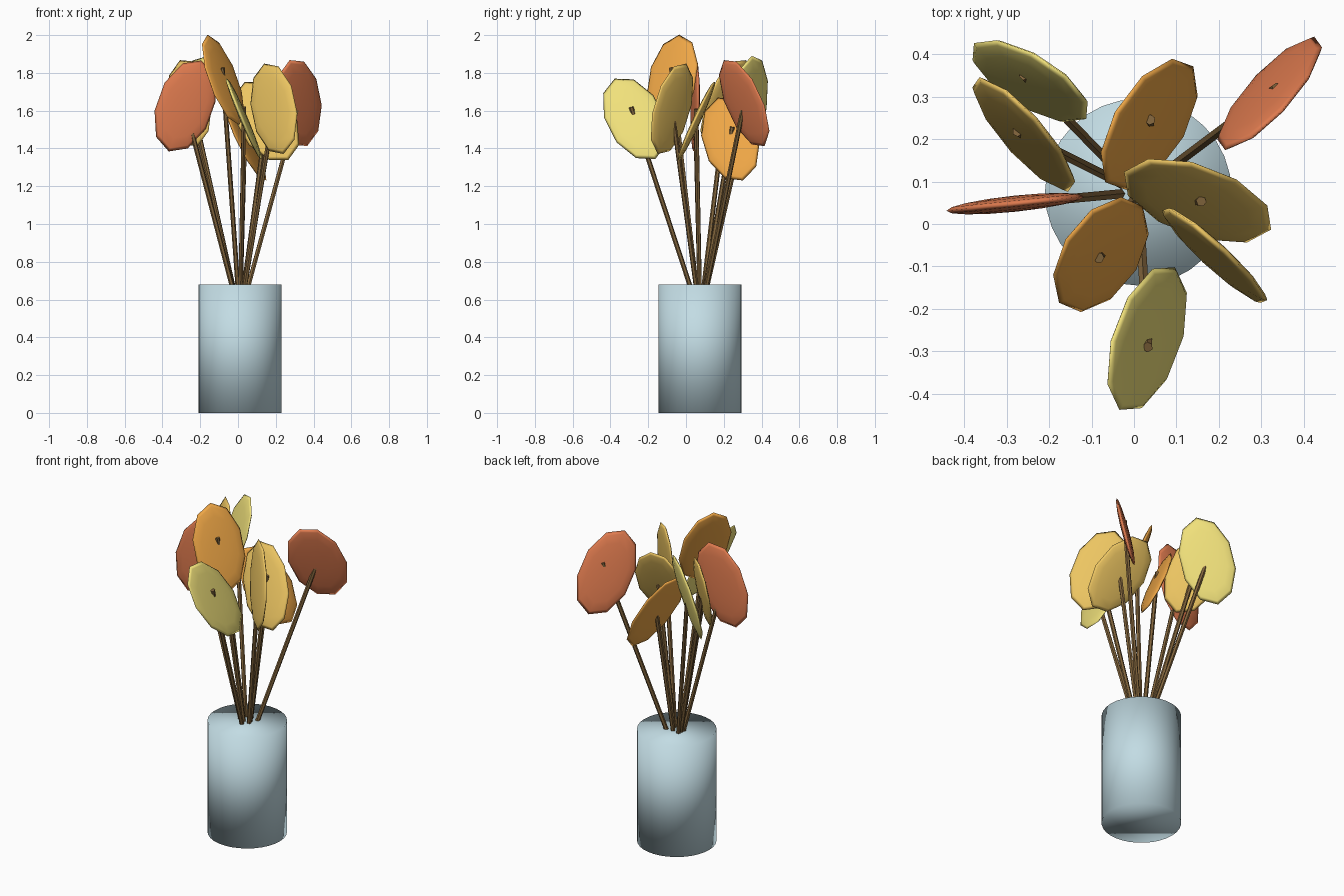
import bpy
from mathutils import Vector, Matrix

if "Cube" in bpy.data.objects:
    bpy.data.objects.remove(bpy.data.objects["Cube"])


def material(name, rgb):
    m = bpy.data.materials.new(name)
    m.diffuse_color = (*[(c / 255) ** 2.2 for c in rgb], 1)
    m.use_nodes = True
    m.node_tree.nodes["Principled BSDF"].inputs["Base Color"].default_value = m.diffuse_color
    return m


GLASS = material("pale_blue", (193, 219, 227))
STEM = material("stem_brown", (128, 100, 62))
RED = material("coral", (222, 122, 80))
ORANGE = material("orange", (238, 165, 72))
GOLD = material("gold", (236, 196, 98))
YELLOW = material("yellow", (240, 224, 122))

# Vase: solid smooth cylinder
bpy.ops.mesh.primitive_cylinder_add(vertices=32, radius=0.22, depth=0.68,
                                    location=(0.01, 0.075, 0.34))
vase = bpy.context.object
vase.name = "vase"
vase.data.materials.append(GLASS)
bpy.ops.object.shade_smooth()

BASE = Vector((0.01, 0.075, 0.51))  # point inside the vase where all stems meet


def stem(name, centre):
    direction = (centre - BASE).normalized()
    end = centre + direction * 0.065
    bpy.ops.mesh.primitive_cylinder_add(vertices=6, radius=0.0125,
                                        depth=(end - BASE).length)
    ob = bpy.context.object
    ob.name = name
    ob.matrix_world = (Matrix.Translation((end + BASE) / 2)
                       @ direction.to_track_quat('Z', 'Y').to_matrix().to_4x4())
    ob.data.materials.append(STEM)
    bpy.ops.object.shade_smooth_by_angle()


def petal(name, centre, long_axis, normal, mat):
    # flattened sphere, long axis along local y, thin along local z
    n = normal.normalized()
    u = (long_axis - n * long_axis.dot(n)).normalized()
    v = u.cross(n)
    bpy.ops.mesh.primitive_uv_sphere_add(segments=10, ring_count=8, radius=1)
    ob = bpy.context.object
    ob.name = name
    ob.data.transform(Matrix.Diagonal((0.152, 0.256, 0.019, 1)))
    ob.matrix_world = (Matrix.Translation(centre)
                       @ Matrix((v, u, n)).transposed().to_4x4())
    ob.data.materials.append(mat)
    bpy.ops.object.shade_smooth()


# Each flower: centre, direction of its long axis, face normal, colour
FLOWERS = [
    ((0.32, 0.308, 1.64), (-0.2, -0.48, 1), (-0.85, 1, 0.3), RED),
    ((-0.28, 0.048, 1.625), (0.36, 0.04, 1), (0.105, -1, 0), RED),
    ((-0.078, -0.072, 1.763), (-0.355, 0.153, 1), (1, -0.61, 0.44), ORANGE),
    ((0.036, 0.235, 1.45), (-0.46, -0.31, 1), (1, -0.3, 0.43), ORANGE),
    ((0.15, 0.055, 1.545), (-0.56, 0.445, 1), (-0.07, -1, 0.44), GOLD),
    ((0.19, -0.074, 1.61), (-0.22, 0.31, 1), (-0.82, -1, 0.14), GOLD),
    ((-0.26, 0.211, 1.64), (-0.2, 0.485, 1), (-0.65, -0.73, 0.21), GOLD),
    ((-0.245, 0.337, 1.65), (0.38, 0.065, 1), (-0.594, -0.765, 0.25), YELLOW),
    ((0.031, -0.27, 1.557), (-0.38, -0.5, 1), (1, -0.06, 0.41), YELLOW),
]
for i, (centre, axis, normal, mat) in enumerate(FLOWERS, 1):
    stem(f"stem_{i}", Vector(centre))
    petal(f"flower_{i}", Vector(centre), Vector(axis), Vector(normal), mat)
